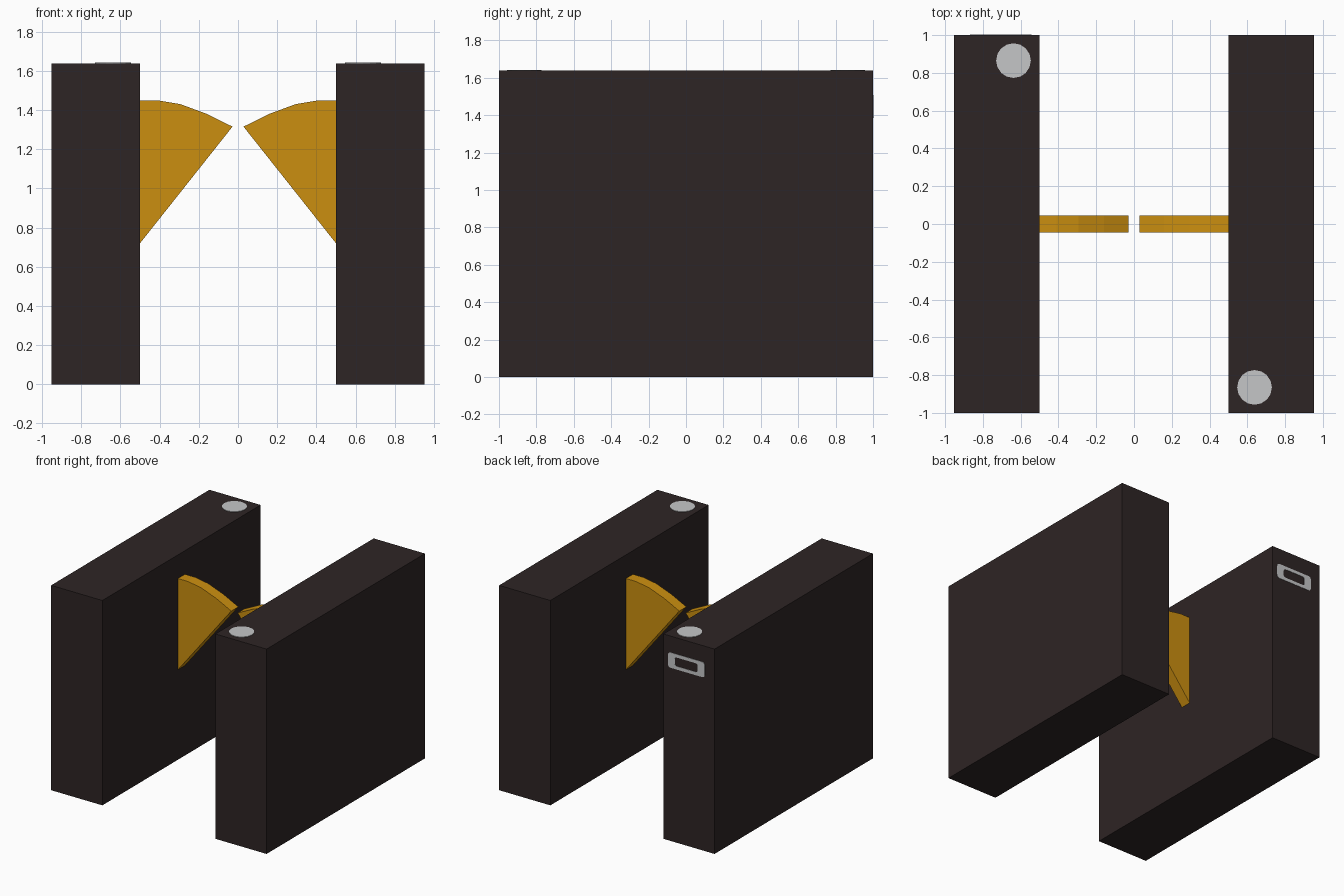
import bpy, bmesh, math
from mathutils import Vector

if "Cube" in bpy.data.objects:
    bpy.data.objects.remove(bpy.data.objects["Cube"])


def material(name, rgb):
    m = bpy.data.materials.new(name)
    m.diffuse_color = (*rgb, 1)
    m.use_nodes = True
    m.node_tree.nodes["Principled BSDF"].inputs["Base Color"].default_value = m.diffuse_color
    return m


DARK = material("dark_brown", (0.027, 0.018, 0.018))
GOLD = material("amber", (0.60, 0.275, 0.005))
GREY = material("light_grey", (0.56, 0.565, 0.575))


def finish(name, bm, mat):
    bmesh.ops.recalc_face_normals(bm, faces=bm.faces)
    me = bpy.data.meshes.new(name)
    bm.to_mesh(me)
    bm.free()
    me.materials.append(mat)
    ob = bpy.data.objects.new(name, me)
    bpy.context.collection.objects.link(ob)
    return ob


def prism(name, points, offset, mat):
    """Extrude a flat outline by an offset vector."""
    bm = bmesh.new()
    face = bm.faces.new([bm.verts.new(p) for p in points])
    ext = bmesh.ops.extrude_face_region(bm, geom=[face])
    # keep the starting cap so the prism is closed
    verts = [g for g in ext["geom"] if isinstance(g, bmesh.types.BMVert)]
    bmesh.ops.translate(bm, verts=verts, vec=Vector(offset))
    if not face.is_valid or len([f for f in bm.faces if len(f.verts) == len(points)]) < 2:
        bmesh.ops.holes_fill(bm, edges=[e for e in bm.edges if e.is_boundary], sides=0)
    return finish(name, bm, mat)


def rounded_rect(cx, cz, w, h, r, y, steps=3):
    pts = []
    for i, (sx, sz) in enumerate([(1, 1), (-1, 1), (-1, -1), (1, -1)]):
        for k in range(steps + 1):
            a = math.radians(90 * (i + k / steps))
            pts.append((cx + sx * (w / 2 - r) + r * math.cos(a), y,
                        cz + sz * (h / 2 - r) + r * math.sin(a)))
    return pts


X0, X1, H = 0.5, 0.953, 1.638
FLAP = [(0.51, 0.707), (0.51, 1.449), (0.41, 1.449), (0.295, 1.43),
        (0.16, 1.38), (0.028, 1.315)]

for side, s in (("left", -1), ("right", 1)):
    # cabinet
    prism(side + "_cabinet",
          [(s * X0, -1, 0), (s * X1, -1, 0), (s * X1, -1, H), (s * X0, -1, H)],
          (0, 2, 0), DARK)
    # swinging barrier flap
    prism(side + "_flap", [(s * x, -0.045, z) for x, z in FLAP], (0, 0.09, 0), GOLD)
    # round card reader pad on the entry end
    prism(side + "_reader_pad",
          [(s * 0.638 + 0.092 * math.cos(math.tau * i / 16),
            -s * 0.865 + 0.092 * math.sin(math.tau * i / 16), H - 0.002) for i in range(16)],
          (0, 0, 0.006), GREY)

# ticket slot frame on the back end of the left cabinet
bm = bmesh.new()
loops = []
for y in (0.998, 1.003):
    for w, h, r in ((0.325, 0.122, 0.022), (0.2, 0.07, 0.015)):
        loops.append([bm.verts.new(p) for p in rounded_rect(-0.705, 1.447, w, h, r, y)])
n = len(loops[0])
for a, b in ((0, 1), (2, 3), (0, 2), (1, 3)):
    for i in range(n):
        j = (i + 1) % n
        bm.faces.new((loops[a][i], loops[a][j], loops[b][j], loops[b][i]))
finish("ticket_slot_frame", bm, GREY)
